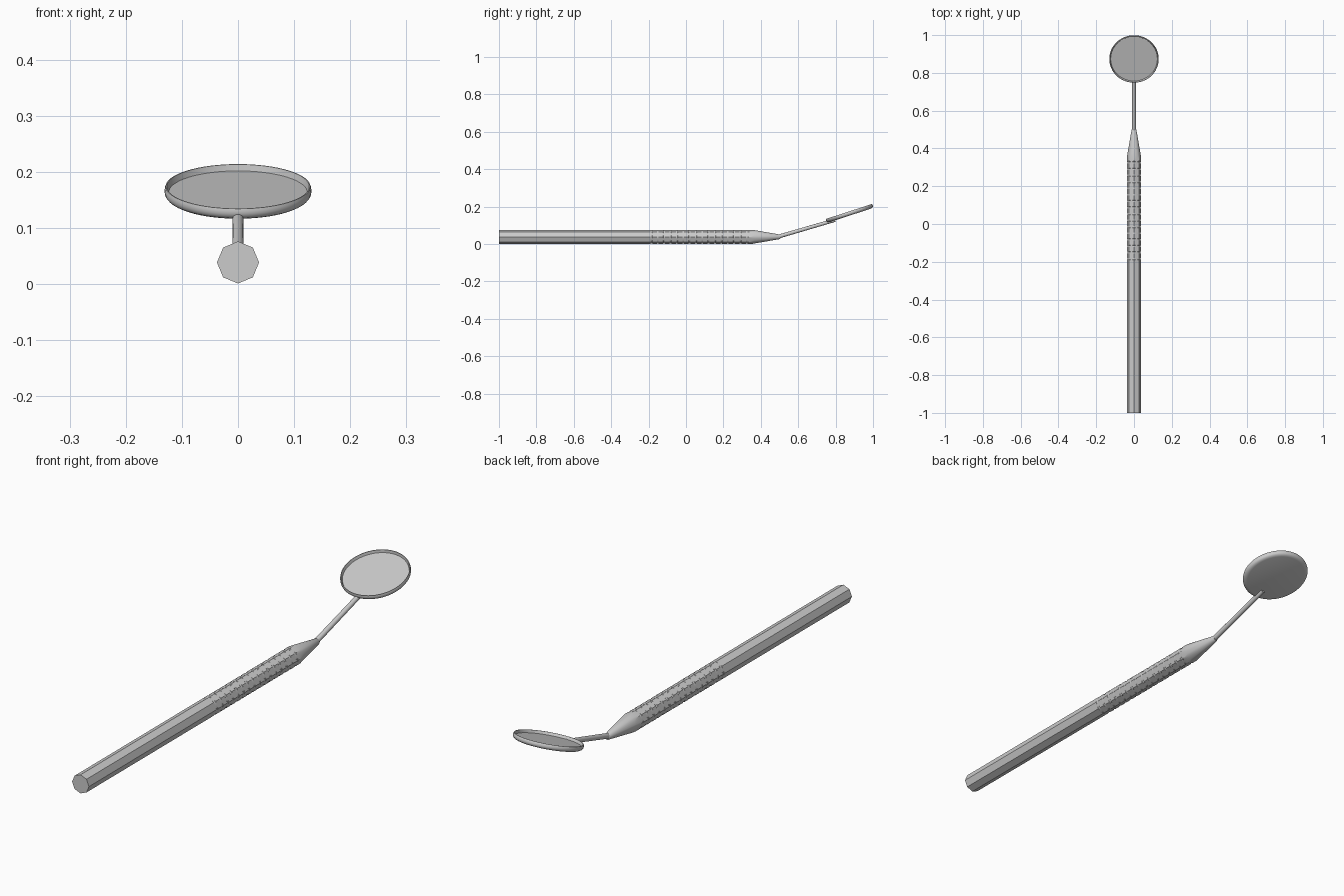
import bpy, bmesh, math
from mathutils import Vector, Matrix

if "Cube" in bpy.data.objects:
    bpy.data.objects.remove(bpy.data.objects["Cube"])

def finish(name, bm, angle=30):
    bmesh.ops.recalc_face_normals(bm, faces=bm.faces[:])
    me = bpy.data.meshes.new(name)
    bm.to_mesh(me)
    bm.free()
    ob = bpy.data.objects.new(name, me)
    bpy.context.collection.objects.link(ob)
    bpy.ops.object.select_all(action='DESELECT')
    ob.select_set(True)
    bpy.context.view_layer.objects.active = ob
    bpy.ops.object.shade_smooth_by_angle(angle=math.radians(angle))
    return ob

def loft(rings):
    """Skin a list of equal-length point rings and cap both ends."""
    bm = bmesh.new()
    vs = [[bm.verts.new(p) for p in r] for r in rings]
    n = len(vs[0])
    for a, b in zip(vs, vs[1:]):
        for i in range(n):
            j = (i + 1) % n
            bm.faces.new((a[i], a[j], b[j], b[i]))
    bm.faces.new(vs[0])
    bm.faces.new(vs[-1])
    return bm

# Handle: octagonal bar with notched edges, sharpened to a round tip
R, CZ, N = 0.0375, 0.0385, 32
TIP_Y, TIP_R, CONE_Y = 0.5, 0.0125, 0.355

def octagon(i):
    a = (math.tau * i / N) % (math.pi / 4) - math.pi / 8
    return R * math.cos(math.pi / 8) / math.cos(a)

def ring(y, limit=1.0):
    pts = []
    for i in range(N):
        a, r = math.tau * i / N, min(octagon(i), limit)
        pts.append((r * math.cos(a), y, CZ + r * math.sin(a)))
    return pts

rings = [ring(-1)]
for k in range(16):
    y = -0.19 + k * 0.034
    rings += [ring(y), ring(y + 0.001, 0.0355), ring(y + 0.009, 0.0355), ring(y + 0.01)]
shoulder = []
for i, (x, _, z) in enumerate(ring(0)):
    y = CONE_Y + (R - octagon(i)) / (R - TIP_R) * (TIP_Y - CONE_Y)
    shoulder.append((x, y, z))
rings += [shoulder, ring(TIP_Y, TIP_R), ring(TIP_Y + 0.006, 0.009)]
finish("handle", loft(rings))

# Neck: thin rod angled up to the mirror
a, b = Vector((0, 0.485, 0.037)), Vector((0, 0.797, 0.128))
bm = bmesh.new()
bmesh.ops.create_cone(bm, cap_ends=True, segments=24, radius1=0.0105, radius2=0.0095,
                      depth=(b - a).length)
rot = (b - a).to_track_quat('Z', 'Y').to_matrix().to_4x4()
bm.transform(Matrix.Translation((a + b) / 2) @ rot)
finish("neck", bm)

# Mirror head: shallow dish with rounded back edge and recessed glass
S = 64
profile = [(0.116, -0.011), (0.122, -0.0098), (0.127, -0.007), (0.130, -0.003),
           (0.131, 0.002), (0.1305, 0.007), (0.129, 0.011), (0.127, 0.011),
           (0.1235, 0.0)]
bm = loft([[(r * math.cos(math.tau * i / S), r * math.sin(math.tau * i / S), z)
            for i in range(S)] for r, z in profile])
bm.transform(Matrix.Translation((0, 0.8745, 0.1635)) @ Matrix.Rotation(math.radians(18), 4, 'X'))
finish("mirror_head", bm)
